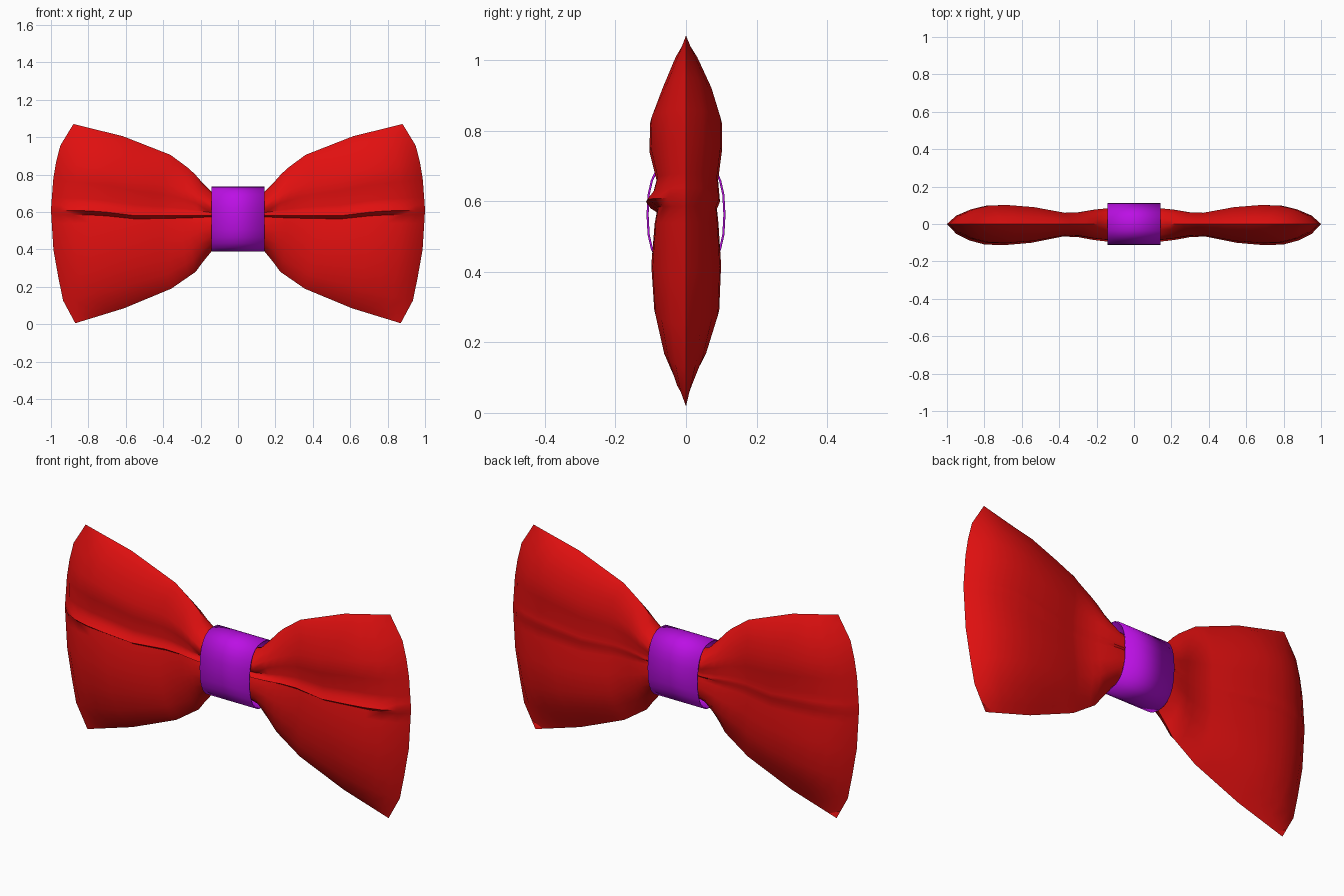
import bpy, bmesh, math

cube = bpy.data.objects.get("Cube")
if cube:
    bpy.data.objects.remove(cube, do_unlink=True)


def material(name, color):
    mat = bpy.data.materials.new(name)
    mat.use_nodes = True
    mat.diffuse_color = (*color, 1)
    mat.node_tree.nodes["Principled BSDF"].inputs["Base Color"].default_value = (*color, 1)
    return mat


def interp(table, x):
    """Piecewise linear lookup in a list of (x, value) pairs."""
    for (x0, y0), (x1, y1) in zip(table, table[1:]):
        if x <= x1:
            return y0 + (y1 - y0) * (x - x0) / (x1 - x0)
    return table[-1][1]


def make_object(name, bm, mat, angle):
    bmesh.ops.recalc_face_normals(bm, faces=bm.faces)
    mesh = bpy.data.meshes.new(name)
    bm.to_mesh(mesh)
    bm.free()
    mesh.materials.append(mat)
    obj = bpy.data.objects.new(name, mesh)
    bpy.context.collection.objects.link(obj)
    bpy.ops.object.select_all(action="DESELECT")
    obj.select_set(True)
    bpy.context.view_layer.objects.active = obj
    bpy.ops.object.shade_smooth_by_angle(angle=math.radians(angle))
    return obj


red = material("red cloth", (0.75, 0.005, 0.005))
purple = material("purple band", (0.5, 0.005, 0.78))

# Outline of one wing from the knot (0) to the outer end (1)
top = [(0, .66), (.16, .70), (.28, .82), (.41, .905), (.70, 1.005), (1, 1.07)]
bottom = [(0, .44), (.16, .40), (.26, .28), (.41, .19), (.70, .085), (1, .005)]
fold = [(0, .58), (.55, .58), (.75, .605), (1, .61)]
puff = [(0, .085), (.15, .088), (.22, .08), (.3, .066), (.38, .063), (.46, .078),
        (.55, .095), (.7, .107), (.8, .103), (.88, .083), (.95, .05), (1, 0)]
# Bowed outer end and pillow sections, from bottom edge (-1) to top edge (1)
outer_end = [(-1, .87), (-.8, .935), (-.4, .985), (0, 1), (.45, .985), (.75, .95), (1, .88)]
front = [(-1, 0), (-.93, .3), (-.8, .6), (-.6, .84), (-.35, .92), (-.12, .83), (-.04, .76),
         (0, 1.06), (.06, .87), (.15, .78), (.35, .97), (.55, .95), (.75, .64), (.92, .35), (1, 0)]
back = [(-1, 0), (-.8, .55), (-.6, .88), (-.35, .93), (-.12, .86), (-.04, .82),
        (0, .9), (.15, .85), (.35, .95), (.55, .95), (.75, .7), (.92, .38), (1, 0)]

# Bow: front and back sheets sewn along the rim, mirrored to both sides
bm = bmesh.new()
columns = sorted({s for s, _ in puff} | {.26, .41, .62})
rows = [t for t, _ in front]
for section, side in ((front, -1), (back, 1)):
    grid = []
    for s in columns:
        mid = interp(fold, s)
        line = []
        for t in rows:
            edge = interp(top if t > 0 else bottom, s)
            z = mid + abs(t) * (edge - mid)
            y = side * interp(puff, s) * interp(section, t)
            line.append(bm.verts.new((s * interp(outer_end, t), y, z)))
        grid.append(line)
    for a, b in zip(grid, grid[1:]):
        for i in range(len(rows) - 1):
            bm.faces.new((a[i], a[i + 1], b[i + 1], b[i]))
bmesh.ops.remove_doubles(bm, verts=bm.verts, dist=0.0005)
bow = make_object("bow", bm, red, 45)
mirror = bow.modifiers.new("other wing", "MIRROR")
mirror.use_clip = True

# Knot band: thin rounded sleeve around the middle
bm = bmesh.new()
rings = []
for x in (-.143, .143):
    ring = []
    for k in range(24):
        a = math.tau * k / 24
        c, s = math.cos(a), math.sin(a)
        y = .112 * math.copysign(abs(c) ** .82, c)
        z = .562 + .173 * math.copysign(abs(s) ** .82, s)
        ring.append(bm.verts.new((x, y, z)))
    rings.append(ring)
for k in range(24):
    n = (k + 1) % 24
    bm.faces.new((rings[0][k], rings[0][n], rings[1][n], rings[1][k]))
band = make_object("knot_band", bm, purple, 45)
shell = band.modifiers.new("thickness", "SOLIDIFY")
shell.thickness = .006
shell.offset = -1
